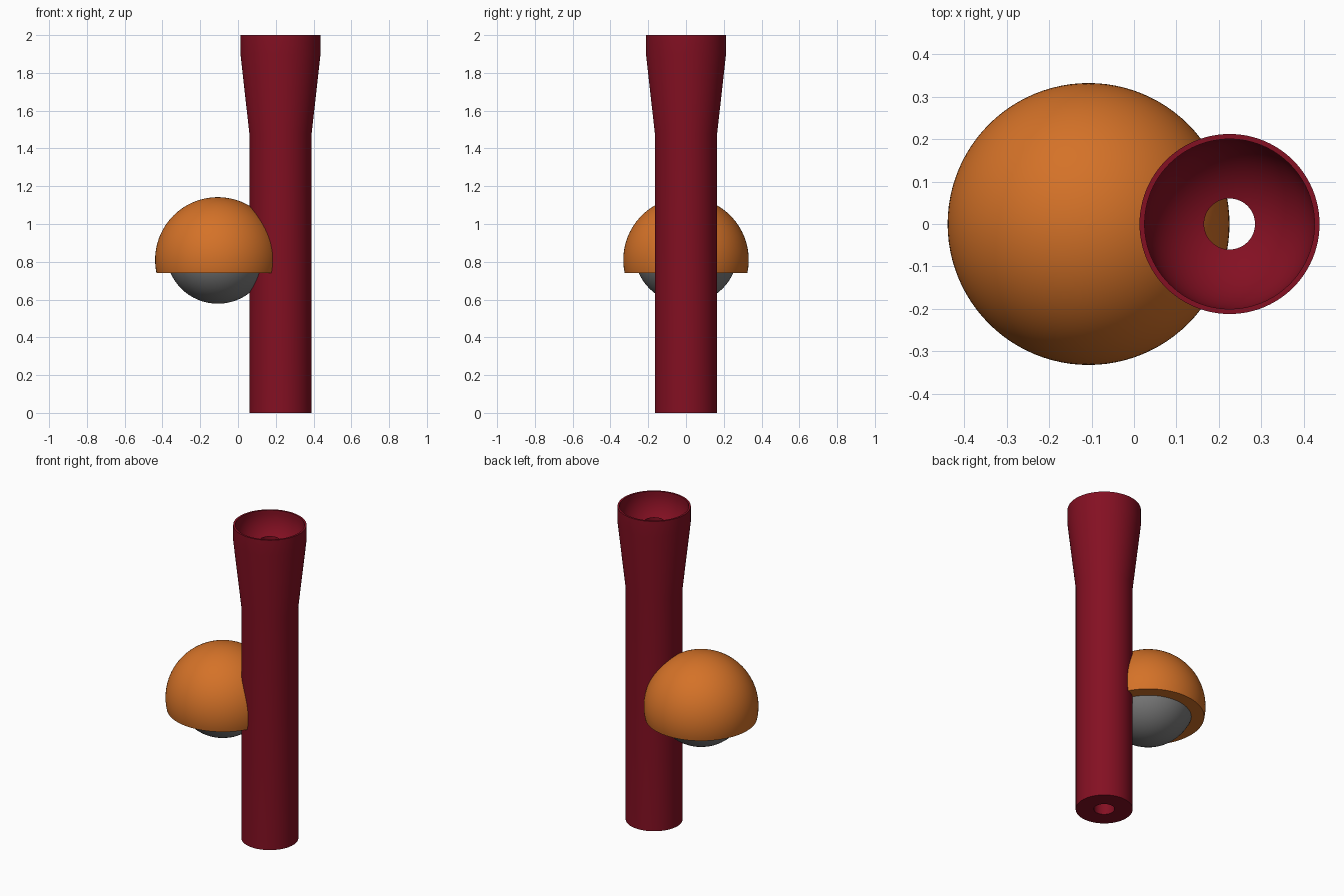
import bpy
import math

cube = bpy.data.objects.get("Cube")
if cube:
    bpy.data.objects.remove(cube, do_unlink=True)


def material(name, rgb):
    mat = bpy.data.materials.new(name)
    mat.use_nodes = True
    colour = (*rgb, 1)
    mat.diffuse_color = colour
    mat.node_tree.nodes["Principled BSDF"].inputs["Base Color"].default_value = colour
    return mat


def lathe(name, profile, centre, mat, steps=96, closed=False):
    """Spin a (radius, height) profile about a vertical axis."""
    rows = len(profile)
    verts = [(r * math.cos(a), r * math.sin(a), z)
             for a in (math.tau * i / steps for i in range(steps))
             for r, z in profile]
    faces = []
    for i in range(steps):
        a, b = i * rows, (i + 1) % steps * rows
        for j in range(rows if closed else rows - 1):
            k = (j + 1) % rows
            faces.append((a + j, b + j, b + k, a + k))
    mesh = bpy.data.meshes.new(name)
    mesh.from_pydata(verts, [], faces)
    mesh.materials.append(mat)
    obj = bpy.data.objects.new(name, mesh)
    obj.location = centre
    bpy.context.collection.objects.link(obj)
    finish(obj)
    return obj


def finish(obj):
    bpy.ops.object.select_all(action="DESELECT")
    obj.select_set(True)
    bpy.context.view_layer.objects.active = obj
    bpy.ops.object.shade_smooth_by_angle(angle=math.radians(30))


def arc(radius, start, end, height=0, count=24):
    """Points along a circle, angles measured up from the horizontal."""
    angles = [start + (end - start) * i / count for i in range(count + 1)]
    return [(radius * math.cos(a), height + radius * math.sin(a)) for a in angles]


crimson = material("crimson", (0.23, 0.005, 0.016))
orange = material("orange", (0.66, 0.168, 0.021))
grey = material("grey", (0.2, 0.2, 0.2))

# Flared tube with a bowl in its mouth and a narrow bore
bore = 0.06
bowl = 0.2
bowl_arc = arc(bowl, 0, -math.acos(bore / bowl), 1.98)
tube = [(bore, 0), (0.165, 0), (0.165, 1.48), (0.212, 1.9), (0.212, 2), (bowl, 2)]
lathe("flared_tube", tube + bowl_arc, (0.225, 0, 0), crimson, closed=True)

# Thin sleeve standing up inside the bowl
lathe("inner_sleeve", [(bore, 1.75), (bore, 1.9)], (0.225, 0, 0), crimson)

# Domed cover, cut flat underneath
cover_radius = 0.332
cut = -math.asin(0.07 / cover_radius)
cover = arc(cover_radius, math.pi / 2 - 0.001, cut, count=32)
cover.append((0.24, cover[-1][1]))
lathe("dome_cover", cover, (-0.107, 0, 0.81), orange)

# Ball held inside the cover
bpy.ops.mesh.primitive_uv_sphere_add(segments=64, ring_count=32, radius=0.274,
                                     location=(-0.107, 0, 0.852))
ball = bpy.context.object
ball.name = "inner_ball"
ball.data.materials.append(grey)
finish(ball)
